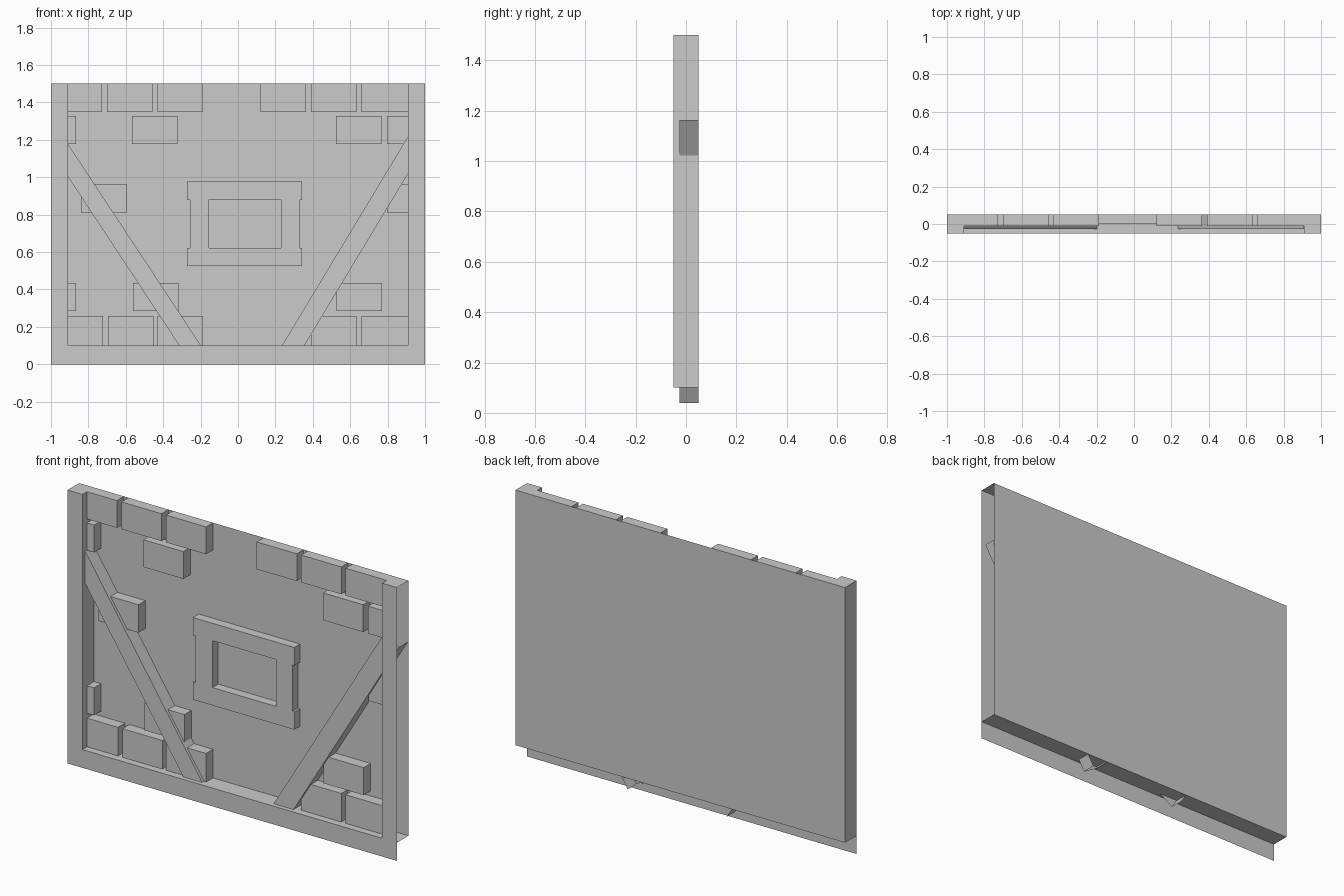
import bpy, bmesh
from mathutils import Vector

if "Cube" in bpy.data.objects:
    bpy.data.objects.remove(bpy.data.objects["Cube"])

BACK = 0.05            # plane of the back panel
INNER, SILL, TOP = 0.91, 0.10, 1.5


def finish(bm, name):
    me = bpy.data.meshes.new(name)
    bm.to_mesh(me)
    bm.free()
    ob = bpy.data.objects.new(name, me)
    bpy.context.collection.objects.link(ob)
    return ob


def relief(name, outline, y, skip=(), hole=None):
    """Counter-clockwise (x, z) outline at depth y with sides running to the back panel."""
    bm = bmesh.new()
    rings = [outline] + ([hole[::-1]] if hole else [])
    edges = []
    for r, pts in enumerate(rings):
        f = [bm.verts.new((px, y, pz)) for px, pz in pts]
        b = [bm.verts.new((px, BACK, pz)) for px, pz in pts]
        for i in range(len(pts)):
            j = (i + 1) % len(pts)
            if r or i not in skip:
                bm.faces.new((f[i], b[i], b[j], f[j]))
            if hole:
                edges.append(bm.edges.get((f[i], f[j])))
        if not hole:
            bm.faces.new(f)
    if hole:
        res = bmesh.ops.triangle_fill(bm, edges=edges, use_beauty=True, use_dissolve=False)
        for g in res["geom"]:
            if isinstance(g, bmesh.types.BMFace):
                g.normal_update()
                if g.normal.y > 0:
                    g.normal_flip()
    loose = [v for v in bm.verts if not v.link_faces]
    bmesh.ops.delete(bm, geom=loose, context='VERTS')
    return finish(bm, name)


def sheet(name, *corners):
    bm = bmesh.new()
    bm.faces.new([bm.verts.new(c) for c in corners])
    return finish(bm, name)


# Surround: U-shaped front with inner reveals, top caps and the outer left side
relief("wall_surround",
       [(-1, 0), (1, 0), (1, TOP), (INNER, TOP), (INNER, SILL),
        (-INNER, SILL), (-INNER, TOP), (-1, TOP), (-1, SILL)],
       -0.05, skip=(0, 1, 8))

# Back panel and the sill continuing under both posts
sheet("back_panel", (-1, BACK, SILL), (1, BACK, SILL), (1, BACK, TOP), (-1, BACK, TOP))
for side, a, b in (("left", -1, -INNER), ("right", INNER, 1)):
    sheet("sill_end_" + side, (a, -0.05, SILL), (b, -0.05, SILL), (b, BACK, SILL), (a, BACK, SILL))

# Raised bricks in rows: (bottom, top, x spans)
rows = [
    (1.35, 1.50, [(-0.91, -0.728), (-0.70, -0.457), (-0.43, -0.187),
                  (0.12, 0.364), (0.39, 0.634), (0.66, 0.91)]),
    (1.178, 1.328, [(-0.91, -0.867), (-0.567, -0.324), (0.524, 0.767), (0.797, 0.91)]),
    (0.81, 0.963, [(-0.84, -0.597), (0.798, 0.91)]),
    (0.284, 0.435, [(-0.91, -0.867), (-0.562, -0.318), (0.526, 0.77)]),
    (0.10, 0.257, [(-0.91, -0.722), (-0.695, -0.452), (-0.43, -0.187),
                   (0.391, 0.634), (0.66, 0.91)]),
]
for z0, z1, spans in rows:
    for x0, x1 in spans:
        # leave out sides lying flush on the surround
        skip = [i for i, flush in enumerate((z0 == SILL, x1 == INNER, False, x0 == -INNER)) if flush]
        relief("brick", [(x0, z0), (x1, z0), (x1, z1), (x0, z1)], -0.01, skip)

# Window frame with wider head and sill
relief("window_frame",
       [(-0.274, 0.525), (0.342, 0.525), (0.342, 0.622), (0.33, 0.622), (0.33, 0.877), (0.342, 0.877),
        (0.342, 0.976), (-0.274, 0.976), (-0.274, 0.877), (-0.257, 0.877), (-0.257, 0.622), (-0.274, 0.622)],
       0.0, hole=[(-0.155, 0.623), (0.23, 0.623), (0.23, 0.88), (-0.155, 0.88)])


# Diagonal braces, open at both ends, from the lower edge's foot upward
def brace(name, foot, run, width, length):
    d = Vector(run).normalized()
    n = Vector((-d.y, d.x)) * width          # left of the direction
    if d.x < 0:
        n = -n                               # upper side of the brace
    a = Vector(foot)
    b = a + d * length
    pts = [a, b, b + n, a + n]
    if d.x < 0:
        pts = [a, a + n, b + n, b]
    relief(name, [tuple(p) for p in pts], -0.026, skip=(1, 3) if d.x > 0 else (0, 2))


brace("brace_right", (0.319, 0.04), (1, 1.66), 0.103, 1.31)
brace("brace_left", (-0.28, 0.048), (-1, 1.517), 0.097, 1.29)
